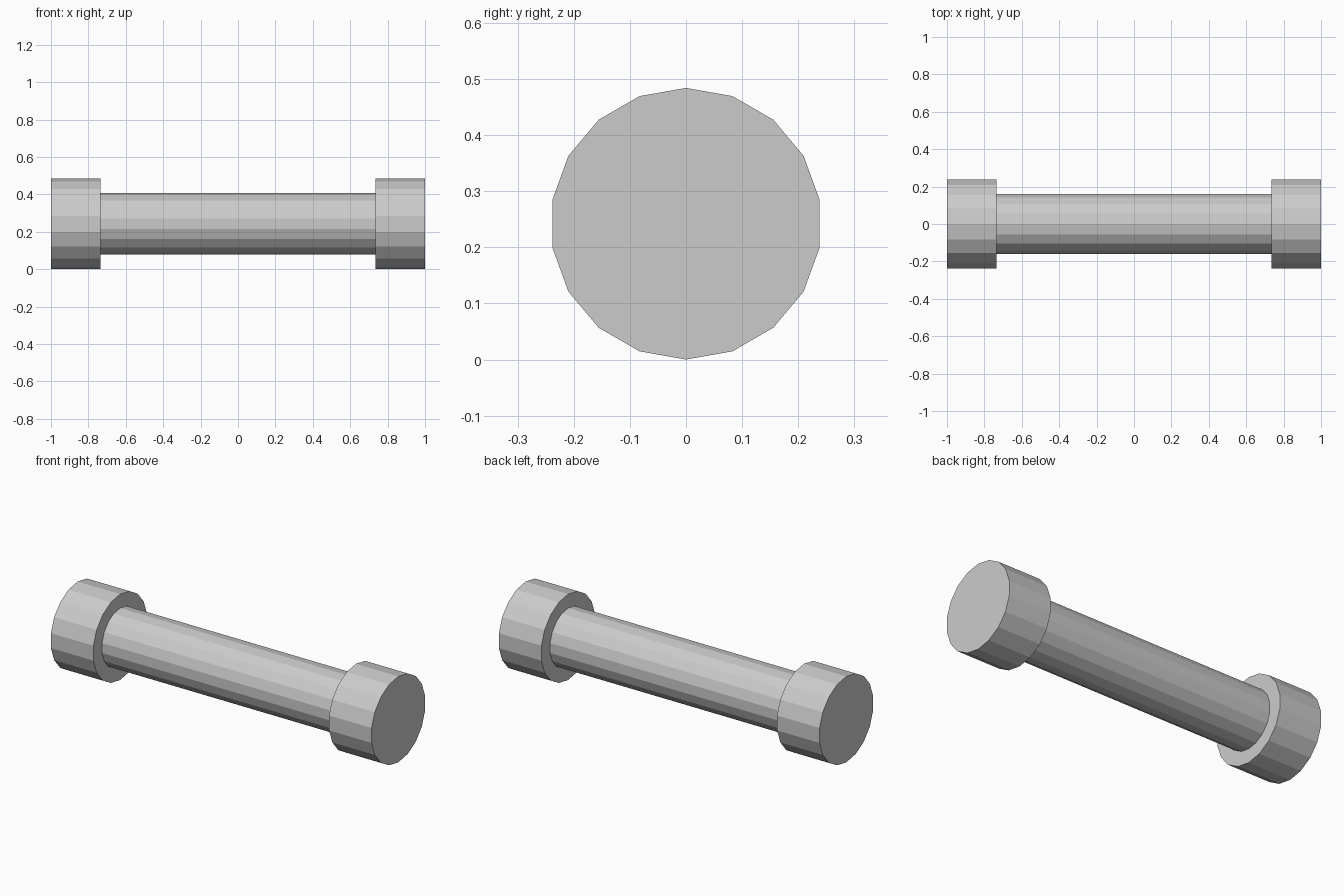
import bpy, bmesh
from math import sin, cos, tau

if "Cube" in bpy.data.objects:
    bpy.data.objects.remove(bpy.data.objects["Cube"])

SIDES = 18
HEAD_R, SHAFT_R = 0.242, 0.164
HEAD_X = 0.735  # inner face of each head

# Stepped pin profile along x: (x, radius)
profile = [(-1, HEAD_R), (-HEAD_X, HEAD_R), (-HEAD_X, SHAFT_R),
           (HEAD_X, SHAFT_R), (HEAD_X, HEAD_R), (1, HEAD_R)]

bm = bmesh.new()

# Rings with a vertex at the top and bottom
rings = [[bm.verts.new((x, r * sin(tau * i / SIDES), HEAD_R + r * cos(tau * i / SIDES)))
          for i in range(SIDES)] for x, r in profile]

# Side walls and shoulders
for a, b in zip(rings, rings[1:]):
    for i in range(SIDES):
        j = (i + 1) % SIDES
        bm.faces.new((a[i], a[j], b[j], b[i]))

# End caps
bm.faces.new(rings[0])
bm.faces.new(rings[-1])
bmesh.ops.recalc_face_normals(bm, faces=bm.faces)

mesh = bpy.data.meshes.new("double_headed_pin")
bm.to_mesh(mesh)
bm.free()
pin = bpy.data.objects.new("double_headed_pin", mesh)
bpy.context.collection.objects.link(pin)
